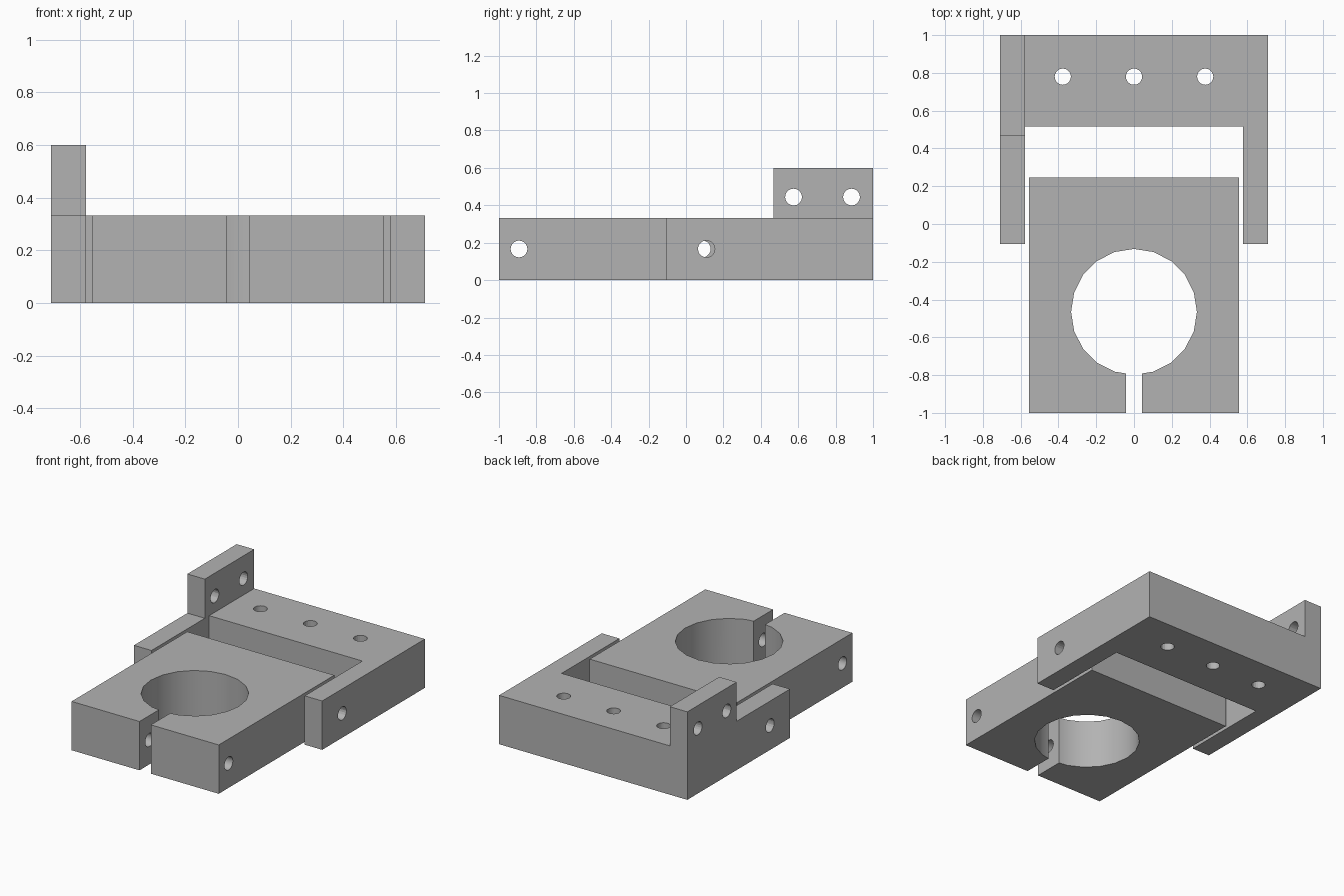
import bpy
import bmesh
import math
from mathutils import Matrix, Vector

default = bpy.data.objects.get("Cube")
if default:
    bpy.data.objects.remove(default, do_unlink=True)

HEIGHT = 0.333
MID = HEIGHT / 2
HOLE_R = 0.045

grey = bpy.data.materials.new("plain_grey")
grey.use_nodes = True
GREY = (0.45, 0.45, 0.45, 1)
grey.diffuse_color = GREY
grey.node_tree.nodes["Principled BSDF"].inputs["Base Color"].default_value = GREY


def make_object(name, bm):
    bmesh.ops.recalc_face_normals(bm, faces=bm.faces)
    mesh = bpy.data.meshes.new(name)
    bm.to_mesh(mesh)
    bm.free()
    mesh.materials.append(grey)
    obj = bpy.data.objects.new(name, mesh)
    bpy.context.collection.objects.link(obj)
    return obj


def prism(name, outline, z0, z1):
    """Extrude a closed plan outline between two heights."""
    bm = bmesh.new()
    face = bm.faces.new([bm.verts.new((x, y, z0)) for x, y in outline])
    top = bmesh.ops.extrude_face_region(bm, geom=[face])["geom"]
    verts = [g for g in top if isinstance(g, bmesh.types.BMVert)]
    bmesh.ops.translate(bm, verts=verts, vec=(0, 0, z1 - z0))
    return make_object(name, bm)


def box(name, x0, x1, y0, y1, z0, z1):
    return prism(name, [(x0, y0), (x1, y0), (x1, y1), (x0, y1)], z0, z1)


def drill(centre, radius, axis):
    """Cylindrical cutter along the given axis."""
    bm = bmesh.new()
    turn = Matrix.Rotation(math.pi / 2, 4, "Y") if axis == "X" else Matrix()
    # A vertex lies on each main axis of the circle
    bmesh.ops.create_cone(bm, cap_ends=True, segments=20, radius1=radius,
                          radius2=radius, depth=3,
                          matrix=Matrix.Translation(Vector(centre)) @ turn)
    return make_object("hole_cutter", bm)


def cut(obj, cutters, operation="DIFFERENCE"):
    bpy.ops.object.select_all(action="DESELECT")
    bpy.context.view_layer.objects.active = obj
    obj.select_set(True)
    for cutter in cutters:
        cutter.hide_render = True
        mod = obj.modifiers.new("cut", "BOOLEAN")
        mod.operation = operation
        mod.solver = "EXACT"
        mod.object = cutter
        bpy.ops.object.modifier_apply(modifier=mod.name)
        bpy.data.objects.remove(cutter, do_unlink=True)
    bpy.ops.object.shade_smooth_by_angle(angle=math.radians(30))


# Clamp block: large bore, clamping slit and two cross holes
clamp = box("clamp_block", -0.555, 0.555, -1, 0.245, 0, HEIGHT)
cut(clamp, [
    drill((0, -0.465, 0), 0.333, "Z"),
    box("slit_cutter", -0.043, 0.043, -1.2, -0.6, -0.1, 0.5),
    drill((0, -0.893, MID), HOLE_R, "X"),
    drill((0, 0.087, MID), HOLE_R, "X"),
])

# U-shaped bracket with a raised tab on one side
W, INNER, ARM, BACK = 0.71, 0.578, -0.107, 0.515
bracket = prism("bracket", [(-W, ARM), (-INNER, ARM), (-INNER, BACK),
                            (INNER, BACK), (INNER, ARM), (W, ARM),
                            (W, 1), (-W, 1)], 0, HEIGHT)
tab = box("raised_tab", -W, -INNER, 0.468, 1, 0.1, 0.6)
cut(bracket, [tab], "UNION")

# Pivot holes, tab holes and mounting holes
cutters = [drill((0, 0.109, MID), HOLE_R, "X")]
cutters += [drill((0, y, 0.444), HOLE_R, "X") for y in (0.575, 0.885)]
cutters += [drill((x, 0.78, 0), HOLE_R - 0.002, "Z") for x in (-0.377, 0, 0.377)]
cut(bracket, cutters)
